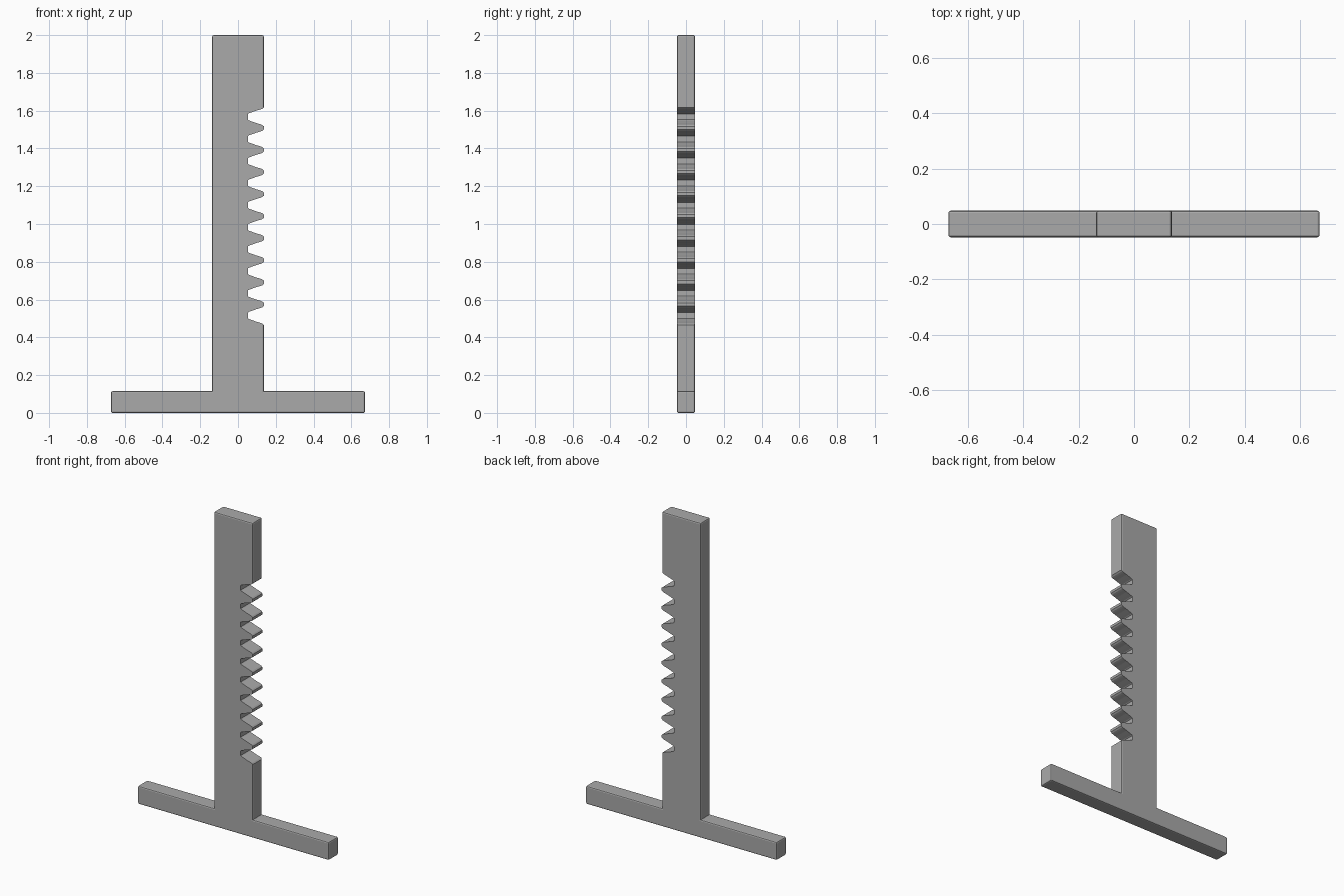
import bpy
import bmesh

cube = bpy.data.objects.get("Cube")
if cube:
    bpy.data.objects.remove(cube)

HALF_DEPTH = 0.048
COLUMN = 0.137      # half width of the upright
FOOT = 0.672        # half width of the foot
FOOT_TOP = 0.115
PITCH = 0.1168
FIRST_GAP = 0.516
GAPS = 10

# Half of one tooth gap: (x, distance from the gap centre), root to mouth
flank = [(0.052, 0.015), (0.058, 0.019), (0.075, 0.025), (0.097, 0.033),
         (0.118, 0.039), (0.129, 0.043), (0.137, 0.050)]

# Outline of foot, upright and toothed edge, counter-clockwise from the front
outline = [(-FOOT, 0), (FOOT, 0), (FOOT, FOOT_TOP), (COLUMN, FOOT_TOP)]
for i in range(GAPS):
    centre = FIRST_GAP + i * PITCH
    outline += [(x, centre - h) for x, h in reversed(flank)]
    outline += [(x, centre + h) for x, h in flank]
outline += [(COLUMN, 2), (-COLUMN, 2), (-COLUMN, FOOT_TOP), (-FOOT, FOOT_TOP)]

bm = bmesh.new()
face = bm.faces.new([bm.verts.new((x, -HALF_DEPTH, z)) for x, z in outline])
result = bmesh.ops.extrude_face_region(bm, geom=[face])
for v in result["geom"]:
    if isinstance(v, bmesh.types.BMVert):
        v.co.y = HALF_DEPTH
bmesh.ops.recalc_face_normals(bm, faces=bm.faces)


def is_eased(edge):
    """Long straight outline edges and the outer corners have eased edges."""
    a, b = (v.co for v in edge.verts)
    if abs(a.y - b.y) < 0.001:
        return edge.calc_length() > 0.09
    outer_end = a.z < 0.001 or a.z > 1.99
    return outer_end or abs(a.x) > FOOT - 0.001


eased = [e for e in bm.edges if is_eased(e)]
bmesh.ops.bevel(bm, geom=eased, offset=0.008, offset_type='OFFSET',
                segments=2, profile=0.5, affect='EDGES', clamp_overlap=True)

mesh = bpy.data.meshes.new("rack_bar")
bm.to_mesh(mesh)
bm.free()
bar = bpy.data.objects.new("rack_bar", mesh)
bpy.context.collection.objects.link(bar)

# Plain grey metal
grey = bpy.data.materials.new("plain grey")
grey.use_nodes = True
colour = (0.4, 0.4, 0.4, 1)
grey.diffuse_color = colour
grey.node_tree.nodes["Principled BSDF"].inputs["Base Color"].default_value = colour
mesh.materials.append(grey)
